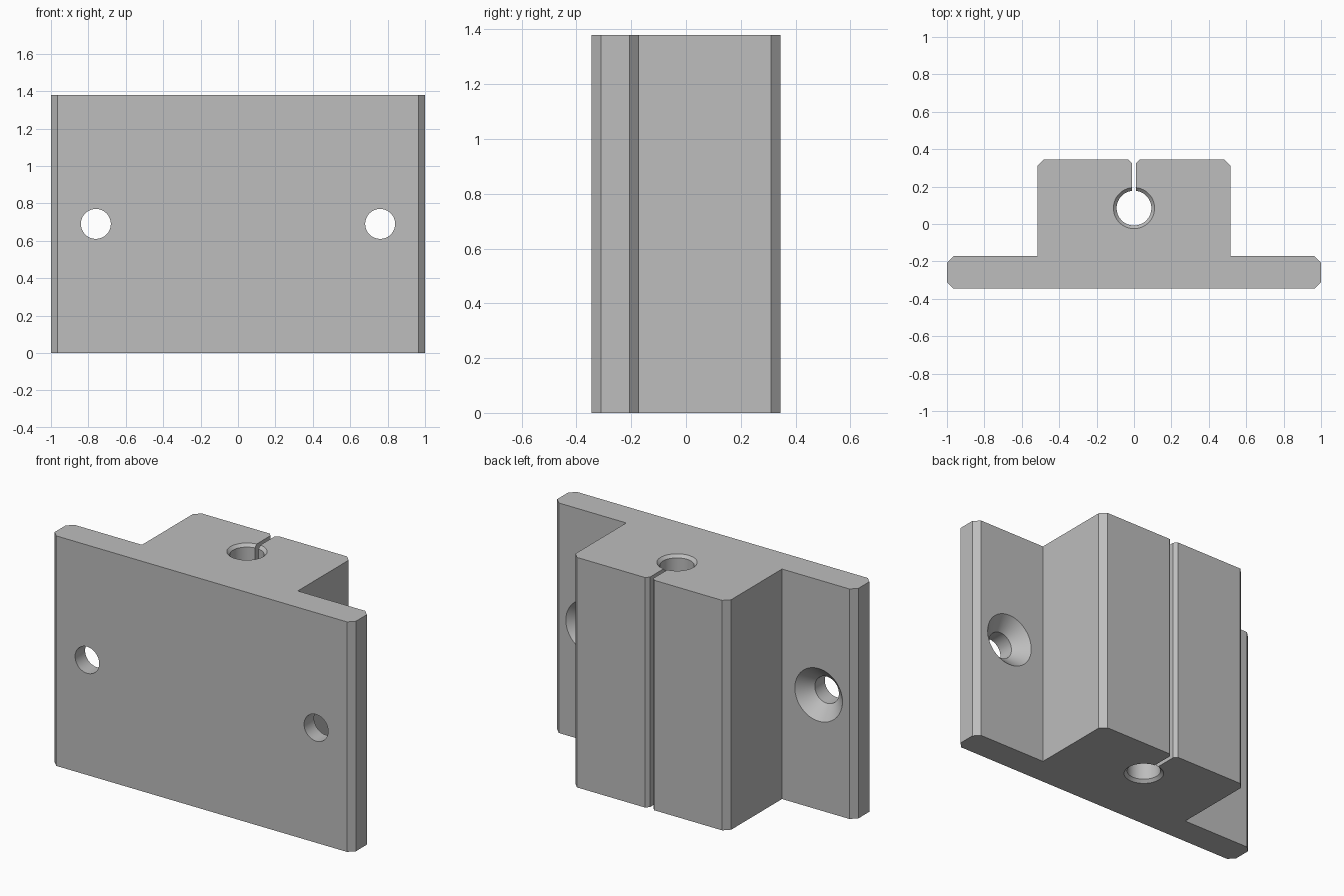
import bpy, bmesh
from math import pi, radians
from mathutils import Matrix, Vector

cube = bpy.data.objects.get("Cube")
if cube:
    bpy.data.objects.remove(cube, do_unlink=True)

HEIGHT = 1.38
BACK = 0.345          # rear face of the clamp block
LEDGE = -0.172        # rear face of the mounting plate
CH = 0.035            # chamfer on the outer edges

grey = bpy.data.materials.new("satin grey")
grey.use_nodes = True
colour = (0.51, 0.51, 0.51, 1)
grey.diffuse_color = colour
grey.node_tree.nodes["Principled BSDF"].inputs["Base Color"].default_value = colour


def add_object(name, bm):
    bmesh.ops.recalc_face_normals(bm, faces=bm.faces)
    mesh = bpy.data.meshes.new(name)
    bm.to_mesh(mesh)
    bm.free()
    mesh.materials.append(grey)
    obj = bpy.data.objects.new(name, mesh)
    bpy.context.collection.objects.link(obj)
    return obj


def extrude_profile(name, points, height):
    bm = bmesh.new()
    face = bm.faces.new([bm.verts.new((x, y, 0)) for x, y in points])
    top = bmesh.ops.extrude_face_region(bm, geom=[face])["geom"]
    verts = [v for v in top if isinstance(v, bmesh.types.BMVert)]
    bmesh.ops.translate(bm, verts=verts, vec=(0, 0, height))
    return add_object(name, bm)


def turned_cutter(name, profile, matrix, sides=64):
    """Revolve (radius, z) points into a closed cutter."""
    bm = bmesh.new()
    rings = []
    for r, z in profile:
        rings.append([bm.verts.new(matrix @ (Matrix.Rotation(2 * pi * i / sides, 4, 'Z')
                                             @ Vector((r, 0, z)))) for i in range(sides)])
    for a, b in zip(rings, rings[1:]):
        for i in range(sides):
            j = (i + 1) % sides
            bm.faces.new((a[i], a[j], b[j], b[i]))
    bm.faces.new(rings[0])
    bm.faces.new(rings[-1])
    obj = add_object(name, bm)
    obj.hide_render = True
    return obj


def cut(target, cutter):
    mod = target.modifiers.new("cut", 'BOOLEAN')
    mod.operation = 'DIFFERENCE'
    mod.solver = 'EXACT'
    mod.object = cutter
    bpy.ops.object.select_all(action='DESELECT')
    target.select_set(True)
    bpy.context.view_layer.objects.active = target
    bpy.ops.object.modifier_apply(modifier=mod.name)
    bpy.data.objects.remove(cutter, do_unlink=True)


# Flanged block with clamping slot: half outline, mirrored
half = [(1 - CH, -BACK), (1, CH - BACK), (1, LEDGE - CH), (1 - CH, LEDGE),
        (0.517, LEDGE), (0.517, BACK - CH), (0.517 - CH, BACK),
        (0.03, BACK), (0.012, BACK - 0.02), (0.012, 0.12)]
outline = half + [(-x, y) for x, y in reversed(half)]
block = extrude_profile("flanged_clamp_block", outline, HEIGHT)

# Vertical rod bore, chamfered at both ends
r, rim, e = 0.093, 0.017, 0.02
bore = turned_cutter("rod_bore_cutter",
                     [(r + rim + e, -e), (r, rim), (r, HEIGHT - rim),
                      (r + rim + e, HEIGHT + e)],
                     Matrix.Translation((0, 0.085, 0)))
cut(block, bore)

# Countersunk screw holes through the plate, opening at the rear
hole, sink = 0.08, 0.078
for side in (-1, 1):
    place = (Matrix.Translation((side * 0.76, LEDGE, HEIGHT / 2))
             @ Matrix.Rotation(-pi / 2, 4, 'X'))
    cut(block, turned_cutter("screw_hole_cutter",
                             [(hole, -0.3), (hole, -sink), (hole + sink + e, e)], place))

bpy.ops.object.select_all(action='DESELECT')
block.select_set(True)
bpy.context.view_layer.objects.active = block
bpy.ops.object.shade_smooth_by_angle(angle=radians(30))
